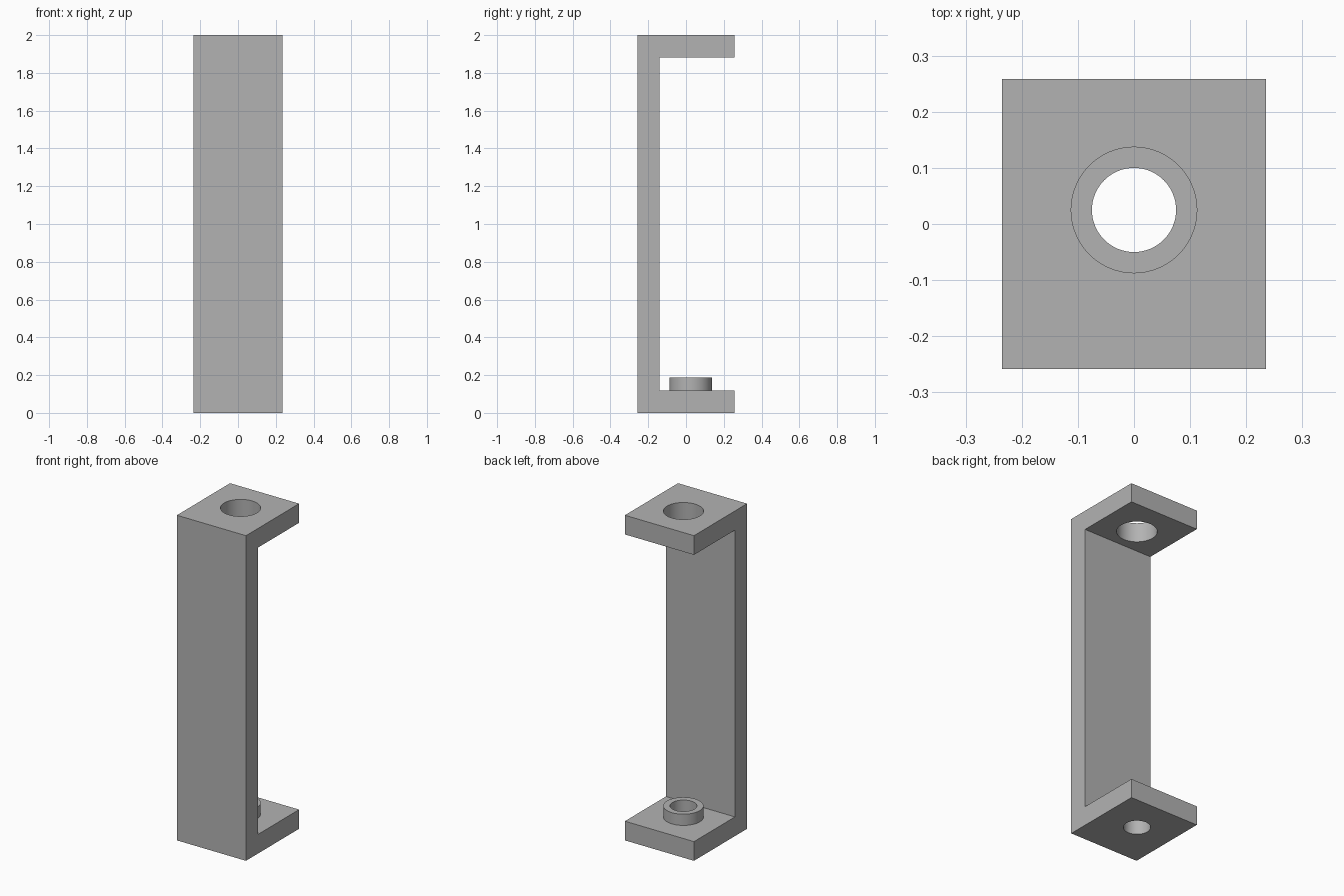
import bpy
import bmesh
from math import radians

cube = bpy.data.objects.get("Cube")
if cube:
    bpy.data.objects.remove(cube, do_unlink=True)

WIDTH, DEPTH, HEIGHT = 0.47, 0.516, 2.0
WALL = 0.118                      # thickness of the back plate and both flanges
HOLE_Y = 0.025
BIG_R, SMALL_R = 0.112, 0.075
BOSS_TOP = 0.187

grey = bpy.data.materials.new("plain grey")
grey.use_nodes = True
colour = (0.45, 0.45, 0.45, 1)
grey.diffuse_color = colour
grey.node_tree.nodes["Principled BSDF"].inputs["Base Color"].default_value = colour


def add_object(name, bm):
    bmesh.ops.recalc_face_normals(bm, faces=bm.faces)
    mesh = bpy.data.meshes.new(name)
    bm.to_mesh(mesh)
    bm.free()
    mesh.materials.append(grey)
    obj = bpy.data.objects.new(name, mesh)
    bpy.context.collection.objects.link(obj)
    return obj


def cylinder(name, radius, z0, z1):
    bm = bmesh.new()
    bmesh.ops.create_cone(bm, cap_ends=True, segments=64, radius1=radius,
                          radius2=radius, depth=z1 - z0)
    bmesh.ops.translate(bm, vec=(0, HOLE_Y, (z0 + z1) / 2), verts=bm.verts)
    return add_object(name, bm)


# C-shaped bracket: side profile extruded across the width
front, back = -DEPTH / 2, DEPTH / 2
inner = front + WALL
profile = [(front, 0), (back, 0), (back, WALL), (inner, WALL),
           (inner, HEIGHT - WALL), (back, HEIGHT - WALL),
           (back, HEIGHT), (front, HEIGHT)]
bm = bmesh.new()
side = bm.faces.new([bm.verts.new((-WIDTH / 2, y, z)) for y, z in profile])
ext = bmesh.ops.extrude_face_region(bm, geom=[side], use_keep_orig=True)
moved = [g for g in ext["geom"] if isinstance(g, bmesh.types.BMVert)]
bmesh.ops.translate(bm, vec=(WIDTH, 0, 0), verts=moved)
bracket = add_object("bracket", bm)

# Raised collar on the lower flange, then the lower bore and the upper hole
steps = [
    (cylinder("collar", BIG_R, WALL / 2, BOSS_TOP), "UNION"),
    (cylinder("lower_bore_cutter", SMALL_R, -0.1, 0.4), "DIFFERENCE"),
    (cylinder("upper_hole_cutter", BIG_R, 1.7, 2.1), "DIFFERENCE"),
]
bpy.ops.object.select_all(action="DESELECT")
bracket.select_set(True)
bpy.context.view_layer.objects.active = bracket
for tool, operation in steps:
    mod = bracket.modifiers.new(tool.name, "BOOLEAN")
    mod.operation = operation
    mod.solver = "EXACT"
    mod.object = tool
    bpy.ops.object.modifier_apply(modifier=mod.name)
    bpy.data.objects.remove(tool, do_unlink=True)

bpy.ops.object.shade_smooth_by_angle(angle=radians(30))
